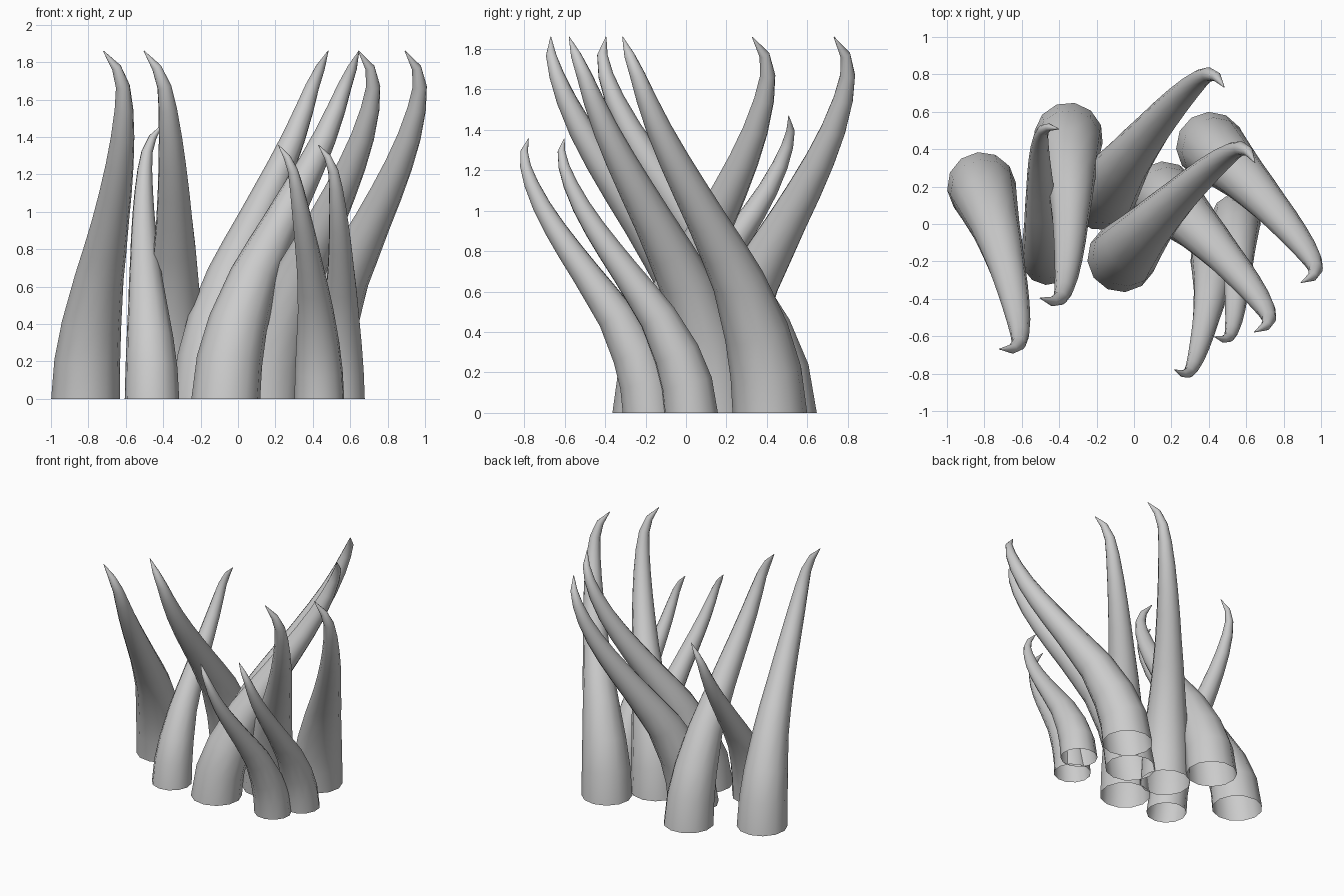
import bpy, bmesh, math
from mathutils import Vector

if "Cube" in bpy.data.objects:
    bpy.data.objects.remove(bpy.data.objects["Cube"])

SIDES = 12
# Spike template: (distance along lean, sideways bulge, height, radius)
RINGS = [
    (0.000, 0.000, 0.00, 0.185),
    (0.028, 0.006, 0.20, 0.177),
    (0.095, 0.022, 0.40, 0.160),
    (0.220, 0.050, 0.65, 0.131),
    (0.325, 0.070, 0.80, 0.115),
    (0.432, 0.087, 0.95, 0.099),
    (0.540, 0.102, 1.10, 0.087),
    (0.643, 0.113, 1.25, 0.075),
    (0.735, 0.119, 1.40, 0.063),
    (0.810, 0.118, 1.55, 0.050),
    (0.856, 0.107, 1.67, 0.038),
    (0.880, 0.070, 1.77, 0.026),
    (0.874, 0.000, 1.86, 0.002),
]

# Each spike: base x, y, tip x, y, size
SPIKES = [
    (-0.815, 0.20, -0.72, -0.67, 1.0),
    (-0.350, 0.465, -0.50, -0.38, 1.0),
    (0.410, 0.415, 0.89, -0.31, 1.0),
    (0.160, 0.15, 0.645, -0.58, 1.0),
    (-0.065, -0.18, 0.65, 0.33, 1.0),
    (-0.170, 0.15, 0.48, 0.73, 1.0),
    (-0.460, -0.18, -0.40, 0.52, 0.79),
    (0.435, -0.18, 0.215, -0.78, 0.73),
    (0.545, 0.025, 0.43, -0.60, 0.73),
]


def make_spike(name, bx, by, tx, ty, size):
    lean = Vector((tx - bx, ty - by, 0)).normalized()
    side = Vector((-lean.y, lean.x, 0))
    base = Vector((bx, by, 0))
    path = [base + (lean * s + side * n + Vector((0, 0, z))) * size
            for s, n, z, r in RINGS]
    bm = bmesh.new()
    loops = []
    for i, p in enumerate(path):
        # rings follow the path, the base ring lies flat on the ground
        tangent = path[min(i + 1, len(path) - 1)] - path[max(i - 1, 0)]
        if i == 0:
            tangent = Vector((0, 0, 1))
        tangent.normalize()
        u = (lean - tangent * lean.dot(tangent)).normalized()
        v = tangent.cross(u)
        r = RINGS[i][3] * size
        loops.append([bm.verts.new(p + (u * math.cos(a) + v * math.sin(a)) * r)
                      for a in (2 * math.pi * k / SIDES for k in range(SIDES))])
    for lo, hi in zip(loops, loops[1:]):
        for k in range(SIDES):
            j = (k + 1) % SIDES
            bm.faces.new((lo[k], lo[j], hi[j], hi[k])).smooth = True
    bm.faces.new(loops[-1])  # tiny tip cap; the bottom stays open
    mesh = bpy.data.meshes.new(name)
    bm.to_mesh(mesh)
    bm.free()
    bpy.context.collection.objects.link(bpy.data.objects.new(name, mesh))


for i, spec in enumerate(SPIKES, 1):
    make_spike(f"curved_spike_{i}", *spec)
